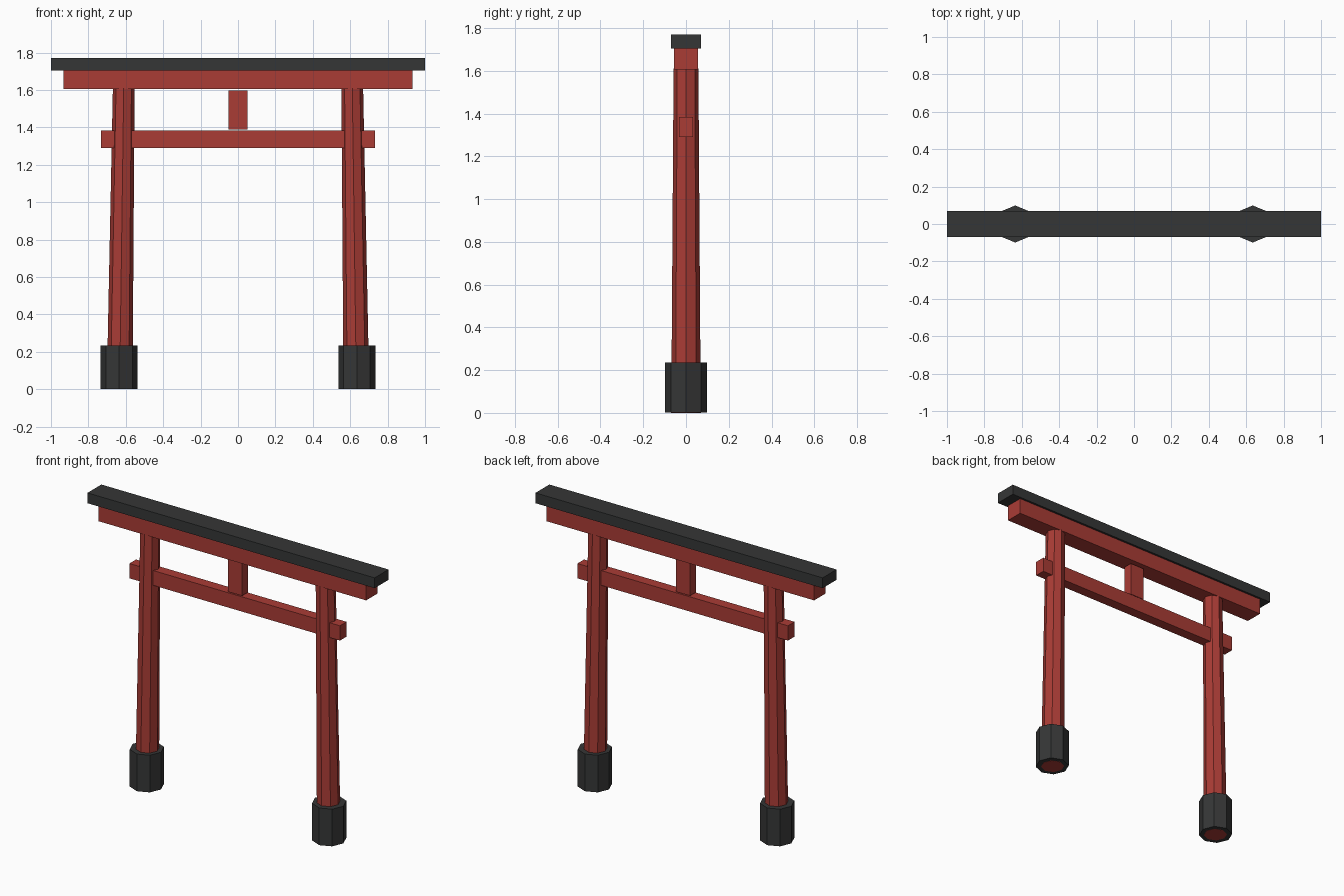
import bpy
import math
from mathutils import Matrix, Vector

cube = bpy.data.objects.get("Cube")
if cube:
    bpy.data.objects.remove(cube, do_unlink=True)


def material(name, color):
    m = bpy.data.materials.new(name)
    m.use_nodes = True
    m.diffuse_color = (*color, 1)
    bsdf = m.node_tree.nodes["Principled BSDF"]
    bsdf.inputs["Base Color"].default_value = (*color, 1)
    bsdf.inputs["Roughness"].default_value = 0.8
    return m


red = material("red_paint", (0.40, 0.045, 0.036))
dark = material("dark_grey", (0.036, 0.037, 0.037))


def beam(name, half_x, half_y, z0, z1, mat):
    """Box centred on x and y, spanning z0 to z1."""
    bpy.ops.mesh.primitive_cube_add(size=2)
    ob = bpy.context.object
    ob.name = name
    size = Vector((half_x, half_y, (z1 - z0) / 2))
    ob.data.transform(Matrix.Translation((0, 0, (z0 + z1) / 2)) @ Matrix.Diagonal(size).to_4x4())
    ob.data.materials.append(mat)


def column(name, x, r0, r1, z0, z1, mat, lean=0):
    """Eight-sided tapered column with corners on the axes; lean shifts its top in x."""
    bpy.ops.mesh.primitive_cone_add(vertices=8, radius1=r0, radius2=r1, depth=z1 - z0)
    ob = bpy.context.object
    ob.name = name
    for v in ob.data.vertices:
        if v.co.z > 0:
            v.co.x += lean
    ob.location = (x, 0, (z0 + z1) / 2)
    ob.data.materials.append(mat)


# Leaning posts in stone sleeves
for side, s in (("left", 1), ("right", -1)):
    column(side + "_post", s * 0.633, 0.069, 0.058, 0, 1.61, red, lean=-s * 0.022)
    column(side + "_post_base", s * 0.635, 0.099, 0.099, 0.001, 0.235, dark)

# Crossbeams, centre strut and cap
beam("lower_tie_beam", 0.733, 0.033, 1.29, 1.383, red)
beam("centre_strut", 0.05, 0.03, 1.388, 1.598, red)
beam("upper_lintel", 0.932, 0.056, 1.605, 1.705, red)
beam("top_cap", 1.0, 0.069, 1.705, 1.77, dark)
